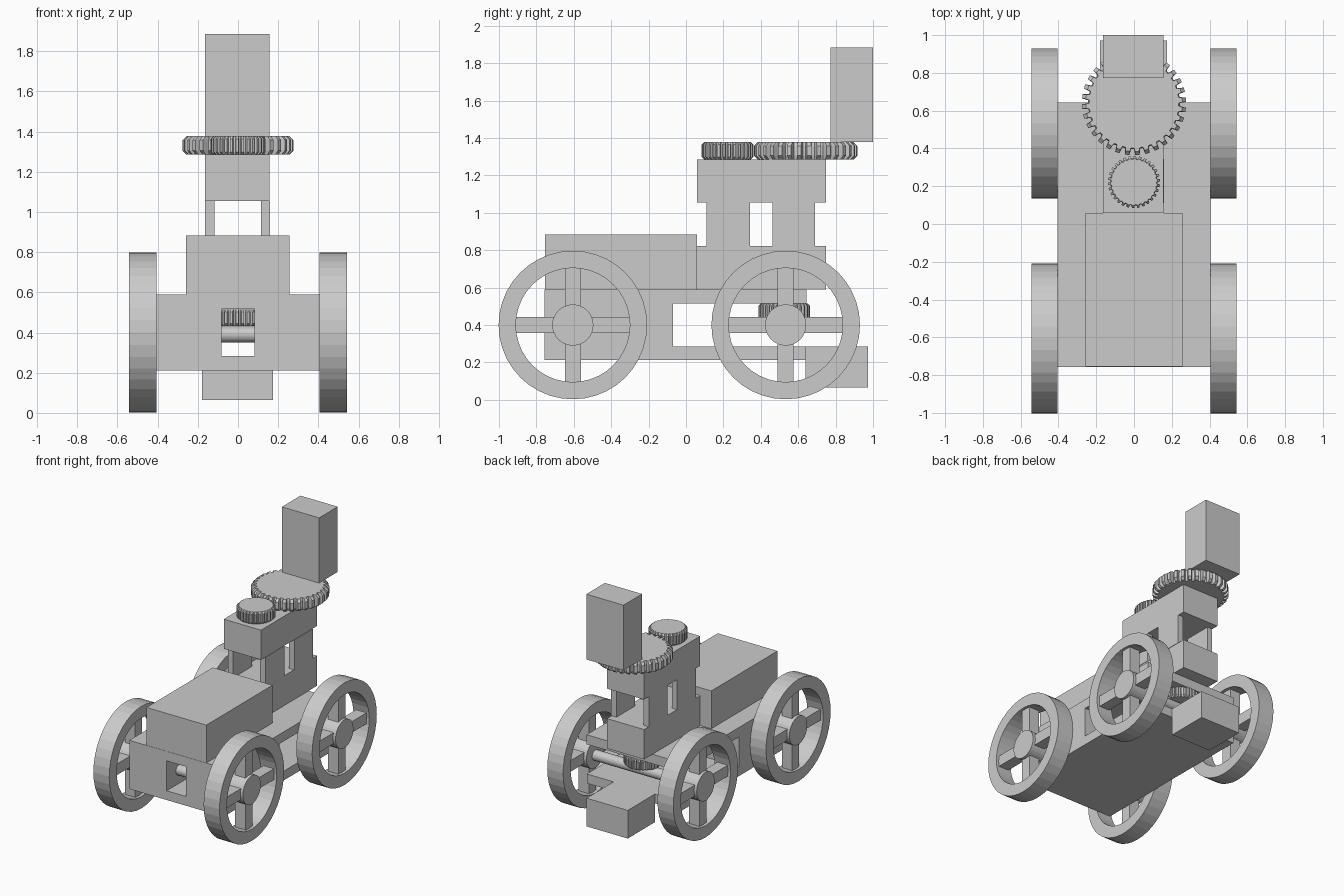
import bpy, bmesh
from math import sin, cos, pi

if "Cube" in bpy.data.objects:
    bpy.data.objects.remove(bpy.data.objects["Cube"])


def finish(name, bm):
    bmesh.ops.recalc_face_normals(bm, faces=bm.faces)
    me = bpy.data.meshes.new(name)
    bm.to_mesh(me)
    bm.free()
    ob = bpy.data.objects.new(name, me)
    bpy.context.collection.objects.link(ob)
    return ob


def add_box(bm, x, y, z):
    vs = bmesh.ops.create_cube(bm, size=1)["verts"]
    for v in vs:
        for i, (a, b) in enumerate((x, y, z)):
            v.co[i] = (a + b) / 2 + v.co[i] * (b - a)


def box(name, x, y, z):
    bm = bmesh.new()
    add_box(bm, x, y, z)
    return finish(name, bm)


def add_rod(bm, x0, x1, y, z, r, n):
    # closed cylinder along x
    rings = [[bm.verts.new((x, y + r * cos(2 * pi * i / n), z + r * sin(2 * pi * i / n)))
              for i in range(n)] for x in (x0, x1)]
    for i in range(n):
        j = (i + 1) % n
        bm.faces.new((rings[0][i], rings[0][j], rings[1][j], rings[1][i]))
    bm.faces.new(rings[0])
    bm.faces.new(rings[1])


def gear(name, y, z0, z1, r_root, r_tip, teeth, chamfer):
    # toothed outline stacked in four rings, so the rim is chamfered
    bm = bmesh.new()
    rings = []
    for z, drop in ((z0, chamfer), (z0 + chamfer, 0), (z1 - chamfer, 0), (z1, chamfer)):
        ring = []
        for t in range(teeth):
            for f, r in ((0.0, r_root), (0.12, r_tip), (0.55, r_tip), (0.67, r_root)):
                a = 2 * pi * (t + f) / teeth
                rr = max(r - drop, r_root - chamfer * 0.3) if r == r_tip else r - chamfer * 0.3 * (drop > 0)
                ring.append(bm.verts.new((rr * cos(a), y + rr * sin(a), z)))
        rings.append(ring)
    n = teeth * 4
    for a, b in zip(rings, rings[1:]):
        for i in range(n):
            j = (i + 1) % n
            bm.faces.new((a[i], a[j], b[j], b[i]))
    bm.faces.new(rings[0])
    bm.faces.new(rings[-1])
    return finish(name, bm)


def wheel(name, side, y, z=0.4, n=40):
    x0, x1 = sorted((side * 0.406, side * 0.542))
    bm = bmesh.new()
    # rim
    loops = [[bm.verts.new((x, y + r * cos(2 * pi * i / n), z + r * sin(2 * pi * i / n)))
              for i in range(n)] for x, r in ((x0, 0.397), (x1, 0.397), (x1, 0.305), (x0, 0.305))]
    for k in range(4):
        a, b = loops[k], loops[(k + 1) % 4]
        for i in range(n):
            j = (i + 1) % n
            bm.faces.new((a[i], a[j], b[j], b[i]))
    # hub and crossed spokes
    add_rod(bm, x0, x1, y, z, 0.11, 32)
    sx = sorted((side * 0.43, side * 0.52))
    for s in (-1, 1):
        span = sorted((s * 0.08, s * 0.315))
        add_box(bm, sx, (y + span[0], y + span[1]), (z - 0.043, z + 0.043))
        add_box(bm, sx, (y - 0.043, y + 0.043), (z + span[0], z + span[1]))
    return finish(name, bm)


# chassis: floor, tunnel walls, deck, hitch
W = (-0.405, 0.405)
box("chassis_floor", W, (-0.757, 0.64), (0.212, 0.284))
for side, nm in ((-1, "left"), (1, "right")):
    box("front_body_" + nm, sorted((side * 0.083, side * 0.405)), (-0.757, -0.07), (0.284, 0.516))
box("chassis_deck", W, (-0.757, 0.643), (0.516, 0.59))
box("hitch_block", (-0.18, 0.175), (0.64, 0.972), (0.065, 0.284))

# hood
box("hood", (-0.258, 0.256), (-0.755, 0.058), (0.59, 0.884))

# cab: base, four wall panels, roof block
C = (-0.163, 0.157)
box("cab_base", C, (0.058, 0.748), (0.59, 0.822))
box("cab_roof", C, (0.058, 0.748), (1.055, 1.285))
for x in ((-0.163, -0.118), (0.114, 0.16)):
    for y in ((0.11, 0.343), (0.463, 0.69)):
        box("cab_wall", x, y, (0.822, 1.055))

# gears and chimney
gear("small_roof_gear", 0.222, 1.285, 1.378, 0.124, 0.138, 30, 0.014)
gear("large_roof_gear", 0.64, 1.285, 1.378, 0.243, 0.276, 32, 0.02)
gear("drive_gear", 0.525, 0.432, 0.514, 0.122, 0.138, 30, 0.012)
box("chimney", C, (0.772, 1.0), (1.378, 1.885))

# wheels and axles
for y, nm in ((-0.605, "front"), (0.533, "rear")):
    bm = bmesh.new()
    add_rod(bm, -0.408, 0.408, y, 0.39, 0.04, 24)
    finish(nm + "_axle", bm)
    for side, sn in ((-1, "left"), (1, "right")):
        wheel(f"{nm}_{sn}_wheel", side, y)
